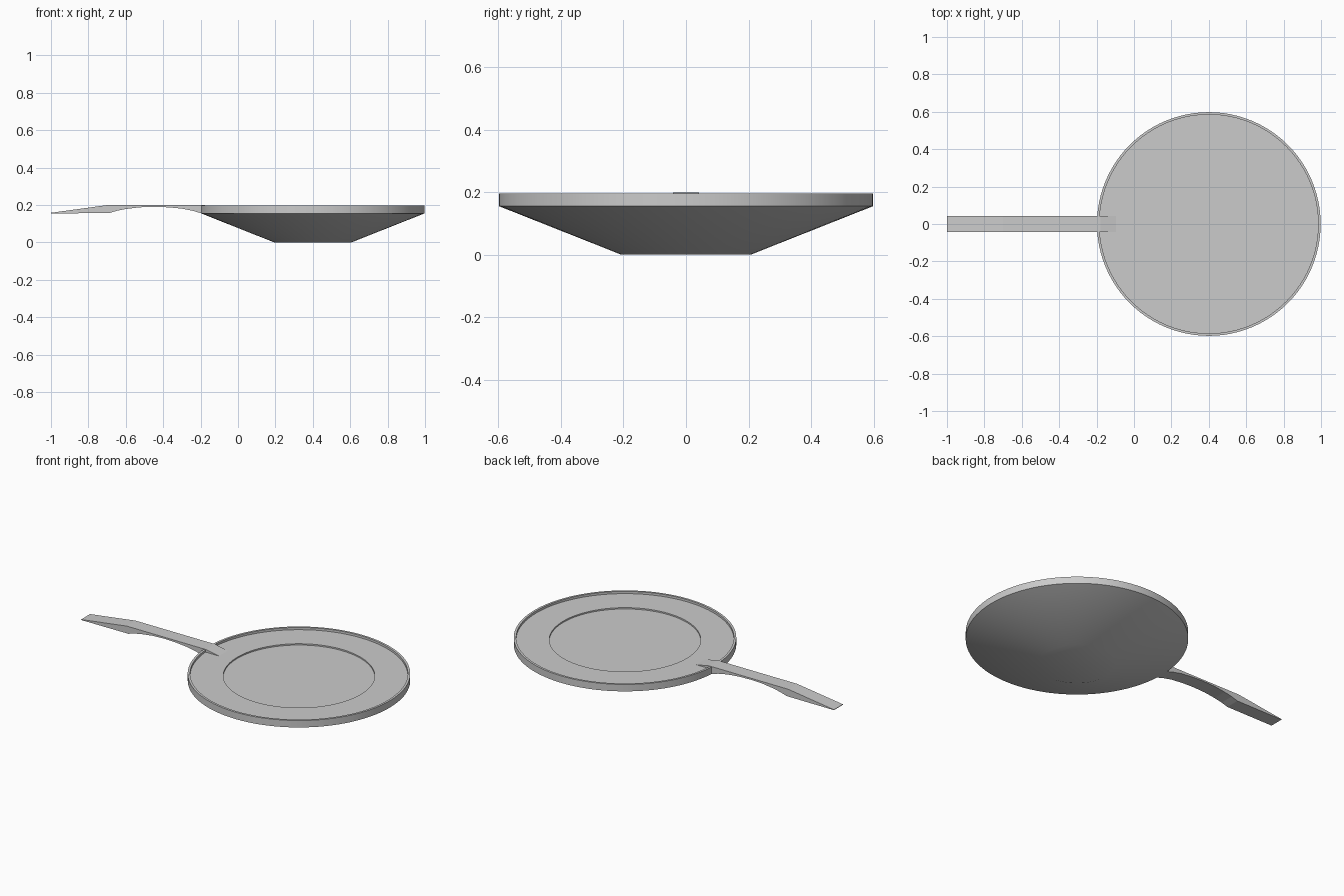
import bpy, bmesh, math

if "Cube" in bpy.data.objects:
    bpy.data.objects.remove(bpy.data.objects["Cube"])


def make_object(name, bm):
    bmesh.ops.recalc_face_normals(bm, faces=bm.faces)
    mesh = bpy.data.meshes.new(name)
    bm.to_mesh(mesh)
    bm.free()
    obj = bpy.data.objects.new(name, mesh)
    bpy.context.collection.objects.link(obj)
    return obj


def lathe(name, profile, cx, sides=96):
    # revolve (radius, z) points, closing both ends with flat caps
    bm = bmesh.new()
    rings = []
    for r, z in profile:
        rings.append([bm.verts.new((cx + r * math.cos(2 * math.pi * i / sides),
                                    r * math.sin(2 * math.pi * i / sides), z))
                      for i in range(sides)])
    for a, b in zip(rings, rings[1:]):
        for i in range(sides):
            j = (i + 1) % sides
            bm.faces.new((a[i], a[j], b[j], b[i]))
    bm.faces.new(rings[0])
    bm.faces.new(rings[-1])
    return make_object(name, bm)


# Pan body: flared underside, upright rim, shallow stepped floor
pan = lathe("pan_body", [(0.207, 0.0), (0.598, 0.155), (0.598, 0.196),
                         (0.585, 0.196), (0.585, 0.183),
                         (0.407, 0.183), (0.407, 0.175)], 0.4)
bpy.context.view_layer.objects.active = pan
pan.select_set(True)
bpy.ops.object.shade_smooth_by_angle(angle=math.radians(30))

# Handle: side profile with arched underside, extruded across y
top = [(-1.0, 0.158), (-0.70, 0.199), (-0.18, 0.199), (-0.09, 0.182)]
bottom = [(-0.17, 0.155), (-0.20, 0.156), (-0.24, 0.168), (-0.30, 0.180),
          (-0.37, 0.187), (-0.45, 0.190), (-0.53, 0.187), (-0.60, 0.178),
          (-0.65, 0.168), (-0.69, 0.156), (-1.0, 0.155)]
bm = bmesh.new()
face = bm.faces.new([bm.verts.new((x, -0.042, z)) for x, z in top + bottom])
ext = bmesh.ops.extrude_face_region(bm, geom=[face])
bmesh.ops.translate(bm, vec=(0, 0.084, 0),
                    verts=[v for v in ext["geom"] if isinstance(v, bmesh.types.BMVert)])
make_object("handle", bm)
